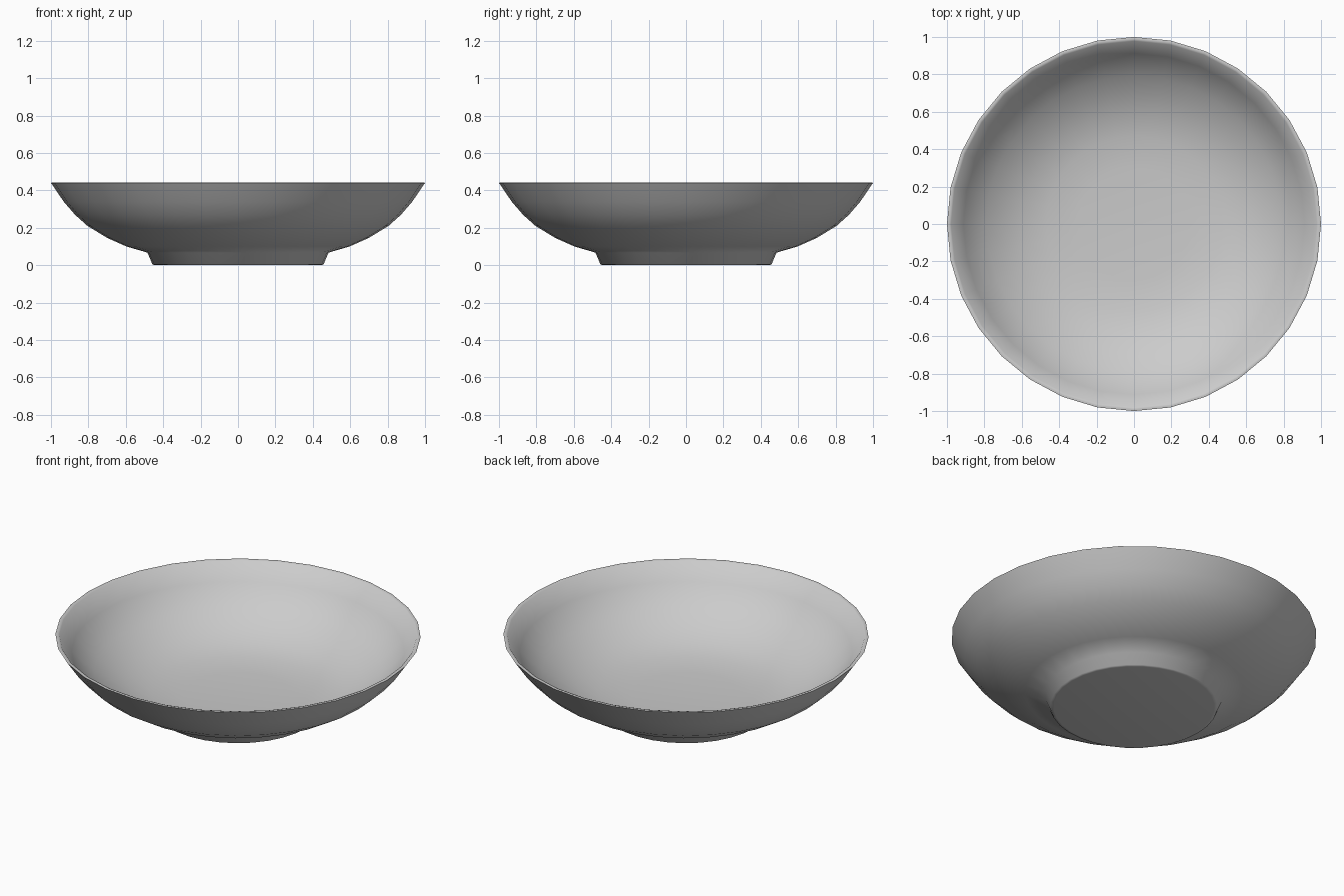
import bpy, bmesh
from math import cos, sin, tau

if "Cube" in bpy.data.objects:
    bpy.data.objects.remove(bpy.data.objects["Cube"])

SIDES = 32

# Profile (radius, height): foot, outer wall, rim, inner wall, floor
profile = [
    (0.44, 0.0), (0.457, 0.003), (0.484, 0.067), (0.597, 0.10), (0.70, 0.146),
    (0.805, 0.21), (0.87, 0.268), (0.93, 0.337), (0.997, 0.438), (0.99, 0.442),
    (0.978, 0.438), (0.912, 0.342), (0.852, 0.278), (0.79, 0.226), (0.69, 0.166),
    (0.59, 0.122), (0.47, 0.092), (0.30, 0.078),
]
profile[8] = (1.0, 0.44)

bm = bmesh.new()
rings = [[bm.verts.new((r * cos(tau * i / SIDES), r * sin(tau * i / SIDES), z))
          for i in range(SIDES)] for r, z in profile]

# Walls between neighbouring rings
for a, b in zip(rings, rings[1:]):
    for i in range(SIDES):
        j = (i + 1) % SIDES
        bm.faces.new((a[i], a[j], b[j], b[i]))

# Flat underside and inner floor
bm.faces.new(rings[0][::-1])
bm.faces.new(rings[-1])
bmesh.ops.recalc_face_normals(bm, faces=bm.faces[:])

mesh = bpy.data.meshes.new("bowl")
bm.to_mesh(mesh)
bm.free()
bowl = bpy.data.objects.new("bowl", mesh)
bpy.context.collection.objects.link(bowl)
bpy.context.view_layer.objects.active = bowl
bowl.select_set(True)
bpy.ops.object.shade_smooth_by_angle(angle=1.05)
